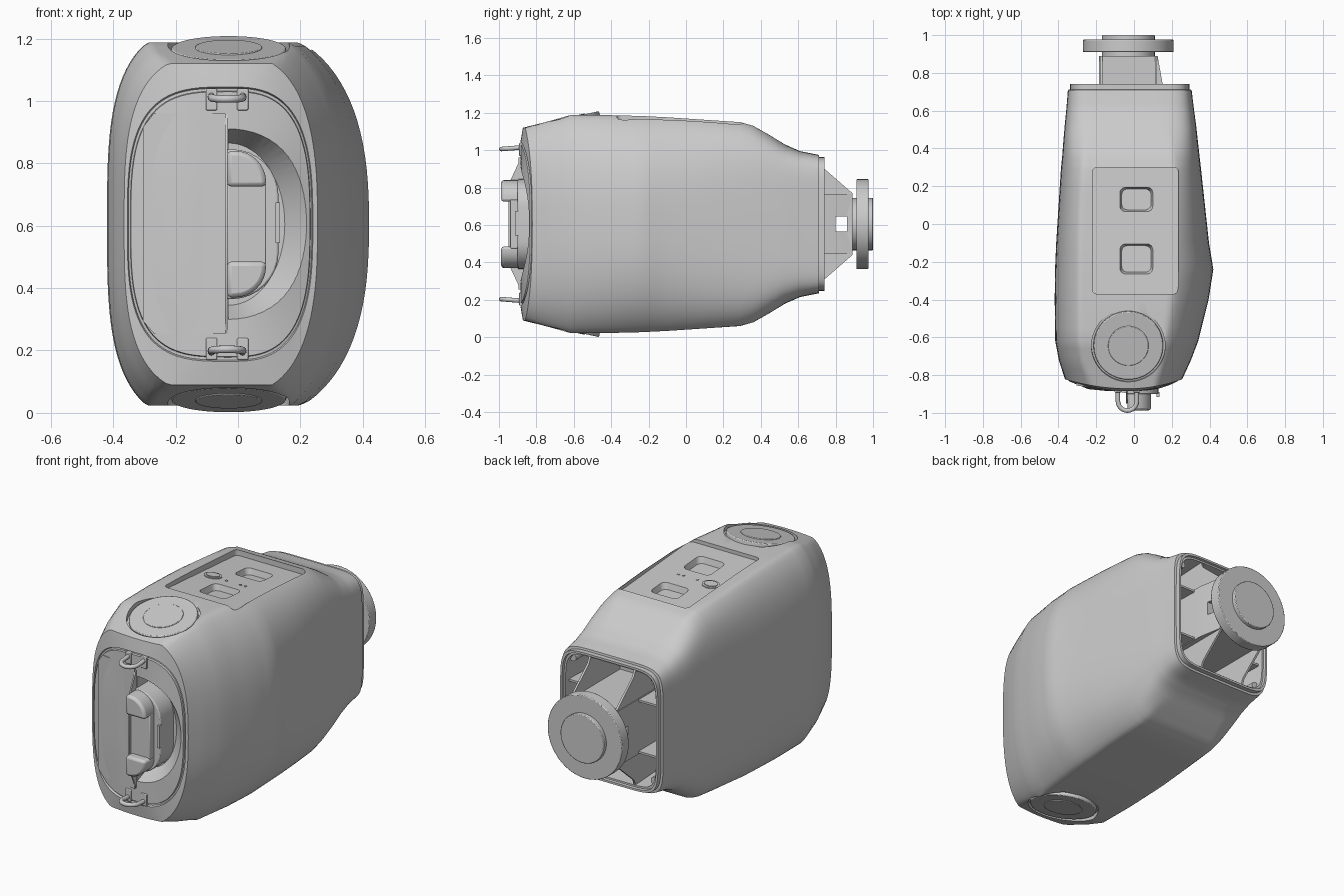
import bpy, bmesh
from math import sin, cos, pi, copysign
from mathutils import Vector

if "Cube" in bpy.data.objects:
    bpy.data.objects.remove(bpy.data.objects["Cube"])

ZC, CX, N = 0.605, -0.03, 96     # mid height, body axis, points per section


def smooth(ob, angle=0.55):
    bpy.ops.object.select_all(action='DESELECT')
    ob.select_set(True)
    bpy.context.view_layer.objects.active = ob
    bpy.ops.object.shade_smooth_by_angle(angle=angle)
    return ob


def loft(name, rings, bevel=0):
    bm = bmesh.new()
    vs = [[bm.verts.new(p) for p in r] for r in rings]
    n = len(rings[0])
    for a, b in zip(vs, vs[1:]):
        for i in range(n):
            bm.faces.new((a[i], a[(i + 1) % n], b[(i + 1) % n], b[i]))
    bm.faces.new(vs[0])
    bm.faces.new(vs[-1])
    bmesh.ops.recalc_face_normals(bm, faces=bm.faces)
    me = bpy.data.meshes.new(name)
    bm.to_mesh(me)
    bm.free()
    ob = bpy.data.objects.new(name, me)
    bpy.context.collection.objects.link(ob)
    if bevel:
        m = ob.modifiers.new("bevel", 'BEVEL')
        m.width, m.segments, m.limit_method = bevel, 2, 'ANGLE'
    return smooth(ob)


def box(name, x0, x1, y0, y1, z0, z1, bevel=0):
    return loft(name, [[(x0, y, z0), (x1, y, z0), (x1, y, z1), (x0, y, z1)] for y in (y0, y1)], bevel)


def cylinder(name, r, depth, loc, rot, bevel=0):
    bpy.ops.mesh.primitive_cylinder_add(vertices=64, radius=r, depth=depth, location=loc, rotation=(rot, 0, 0))
    ob = bpy.context.object
    ob.name = name
    if bevel:
        m = ob.modifiers.new("bevel", 'BEVEL')
        m.width, m.segments, m.limit_method = bevel, 2, 'ANGLE'
    return smooth(ob)


def cut(ob, cutter):
    m = ob.modifiers.new("cut", 'BOOLEAN')
    m.operation, m.solver, m.object = 'DIFFERENCE', 'EXACT', cutter
    bpy.context.view_layer.objects.active = ob
    bpy.ops.object.modifier_apply(modifier=m.name)
    bpy.data.objects.remove(cutter)


def rrect(x0, x1, y0, y1, r):
    pts = []
    for k, (x, y) in enumerate(((x1 - r, y1 - r), (x0 + r, y1 - r), (x0 + r, y0 + r), (x1 - r, y0 + r))):
        pts += [(x + r * cos((k + i / 6) * pi / 2), y + r * sin((k + i / 6) * pi / 2)) for i in range(7)]
    return pts


def section(y, bow, xl, xr, hh, nl, nr, k, s=1.0):
    """Lopsided superellipse with flattened top and bottom; bow pushes the sides back."""
    ring = []
    for i in range(N):
        c, d = cos(2 * pi * i / N), sin(2 * pi * i / N)
        n, hw = (nr, xr - CX) if c > 0 else (nl, CX - xl)
        u = copysign(abs(c) ** (2 / n), c) * s
        w = copysign(min(abs(d) ** (2 / n) * k, 1), d) * s
        ring.append((CX + u * hw, y + bow * u * u, ZC + w * hh))
    return ring


# main housing: stations from front rim to the open back
front = (-.885, .06, -.355, .24, .44, 3.2, 2.9, 1)
stations = [
    front,
    (-.872, .05, -.365, .255, .515, 3.2, 2.7, 1.06),
    (-.75, .025, -.397, .30, .547, 3.2, 2.5, 1.1),
    (-.62, 0, -.417, .34, .582, 3.3, 2.5, 1.1),
    (-.40, 0, -.42, .395, .582, 3.3, 2.5, 1.1),
    (-.24, 0, -.418, .42, .578, 3.3, 2.5, 1.1),
    (-.10, 0, -.412, .397, .571, 3.4, 2.7, 1.1),
    (.29, 0, -.387, .355, .545, 4, 3.6, 1.06),
    (.36, 0, -.38, .347, .525, 4.4, 4, 1.04),
    (.44, 0, -.374, .338, .48, 5, 4.7, 1.02),
    (.53, 0, -.366, .328, .425, 5.8, 5.5, 1),
    (.61, 0, -.358, .317, .39, 6.5, 6.2, 1),
    (.71, 0, -.35, .305, .37, 7, 7, 1)]
rings = [section(front[0] + d, front[1] * s * s, *front[2:], s=s)
         for s, d in ((.05, 0), (.35, 0), (.65, 0), (.965, 0), (.97, .012), (.99, .012))]
# bow already scales with s inside section(), so keep the panel curve shallow
for a, b in zip(stations, stations[1:]):
    for t in (0, 1 / 3, 2 / 3):
        rings.append(section(*[p + (q - p) * t for p, q in zip(a, b)]))
rings.append(section(*stations[-1]))
for y, inset in ((.712, .012), (.74, .012), (.74, .024), (.725, .026), (.725, .036), (.45, .05)):
    rings.append(section(y, 0, -.35 + inset, .305 - inset, .37 - inset, 7, 7, 1))
body = loft("housing", rings)


# sunken control panel on top, with two button wells
def floor(y):
    return 1.165 - (y + .37) * .075


def top_cutter(rect, r, depth, top, shrink=0):
    x0, x1, y0, y1 = rect
    low = rrect(x0 + shrink, x1 - shrink, y0 + shrink, y1 - shrink, r)
    return loft("cutter", [[(x, y, floor(y) - depth) for x, y in low],
                           [(x, y, floor(y) + top) for x, y in rrect(*rect, r)]])


cut(body, top_cutter((-.22, .235, -.37, .30), .025, 0, .2))
for y0, y1 in ((.06, .20), (-.27, -.10)):
    cut(body, top_cutter((-.08, .105, y0, y1), .03, .035, .02, .015))

# tilted round caps, top and bottom, seated in the housing
for s, label in ((1, "top"), (-1, "bottom")):
    tilt = s * .213
    nrm = Vector((0, -sin(tilt), cos(tilt))) * s
    mid = Vector((CX, -.645, ZC + s * .565))
    cut(body, cylinder("cutter", .195, .3, mid + nrm * .13, tilt))
    cylinder(label + "_cap", .184, .04, mid - nrm * .02, tilt, .005)
    cylinder(label + "_cap_centre", .107, .02, mid - nrm * .006, tilt, .003)

# dished cut beside the front connector
cut(body, loft("cutter", [[(CX + rx * cos(a), y, ZC + rz * sin(a))
                           for a in [(-.5 + i / 32) * pi for i in range(33)]]
                          for y, rx, rz in ((-.93, .36, .325), (-.78, .18, .26))]))
smooth(body)

# panel details
def top_patch(name, cx, cy, rx, ry, h):
    pts = [(cx + rx * cos(i * pi / 16), cy + ry * sin(i * pi / 16)) for i in range(32)]
    loft(name, [[(x, y, floor(y) + d) for x, y in pts] for d in (-.01, h)])


top_patch("oval_key_rim", -.14, -.03, .052, .04, .005)
top_patch("oval_key", -.14, -.03, .04, .028, .009)
for x in (-.045, .045, .075):
    top_patch("indicator", x, -.04, .008, .008, .003)

# front plate, chamfered on the outer corners, and its thin centre rib
plate = [(-.04, -.35), (-.04, .355), (-.27, .355), (-.305, .31), (-.305, -.31), (-.27, -.35)]
loft("front_plate", [[(x, y0 - (x + .305) * .15, ZC + z) for x, z in plate] for y0 in (-.855, -.80)])
rib = [(-.80, .35), (-.885, .35), (-.95, .21), (-.95, -.21), (-.885, -.35), (-.80, -.35)]
loft("front_rib", [[(x, y, ZC + z) for y, z in rib] for x in (-.042, -.034)])


# front connector: half stadium base, bar and two rounded lugs
def corner(x, h, r):
    return [(x - r + r * cos(i * pi / 16), h - r + r * sin(i * pi / 16)) for i in range(9)]


arc = corner(.13, .24, .15)
base = [(-.035, -.24)] + [(x, -z) for x, z in reversed(arc)] + arc + [(-.035, .24)]
loft("connector_base", [[(x, y, ZC + z) for x, z in base] for y in (-.90, -.76)], .006)
box("connector_bar", -.035, .09, -.94, -.8, ZC - .13, ZC + .13, .004)
for s in (1, -1):
    lug = [(-.035, .12), (.09, .12)] + corner(.09, .235, .1) + [(-.035, .235)]
    loft("connector_lug", [[(x, y, ZC + s * z) for x, z in lug] for y in (-.988, -.8)], .015)
box("connector_slot_cover", .12, .134, -.915, -.89, ZC - .06, ZC + .07)

# strap loops with their mounting feet
for s, label in ((1, "upper"), (-1, "lower")):
    cu = bpy.data.curves.new(label + "_strap_loop", 'CURVE')
    cu.dimensions, cu.bevel_depth, cu.bevel_resolution = '3D', .012, 4
    path = [(-.085, -.85)] + [(-.035 - .05 * cos(i * pi / 12), -.938 - .05 * sin(i * pi / 12))
                              for i in range(13)] + [(.015, -.85)]
    sp = cu.splines.new('POLY')
    sp.points.add(len(path) - 1)
    for p, (x, y) in zip(sp.points, path):
        p.co = (x, y, ZC + s * (.405 + (y + .94) * .08), 1)
    sp.use_smooth = True
    bpy.context.collection.objects.link(bpy.data.objects.new(label + "_strap_loop", cu))
    for x in (-.085, .015):
        z = sorted((ZC + s * .365, ZC + s * .435))
        box(label + "_loop_foot", x - .018, x + .018, -.892, -.85, *z, .004)

# rear bracket: tapered box with a side window
bracket = loft("rear_bracket", [[(x0, y, ZC - .16), (x1, y, ZC - .16), (x1, y, ZC + .16), (x0, y, ZC + .16)]
                                for y, x0, x1 in ((.44, -.185, .16), (.75, -.185, .15), (.89, -.185, .125))])
cut(bracket, box("cutter", -.5, .5, .80, .86, ZC - .04, ZC + .04))
for x in (-.18, .11):
    for s in (1, -1):
        fin = [(.44, .14), (.89, .14), (.89, .165), (.735, .30), (.72, .335), (.44, .335)]
        loft("bracket_fin", [[(xx, y, ZC + s * z) for y, z in fin] for xx in (x, x + .012)])
for s in (1, -1):
    box("side_web_left", -.31, -.18, .44, .70, ZC + s * .15 - .006, ZC + s * .15 + .006)
    box("side_web_right", .14, .265, .44, .70, ZC + s * .15 - .006, ZC + s * .15 + .006)
    for x in (-.285, .24):
        cylinder("screw_post", .022, .25, (x, .575, ZC + s * .29), pi / 2)

# rear round flange and hub
cylinder("rear_flange", .24, .065, (CX, .943, ZC), pi / 2, .004)
cylinder("rear_hub", .14, .12, (CX, .94, ZC), pi / 2, .004)
